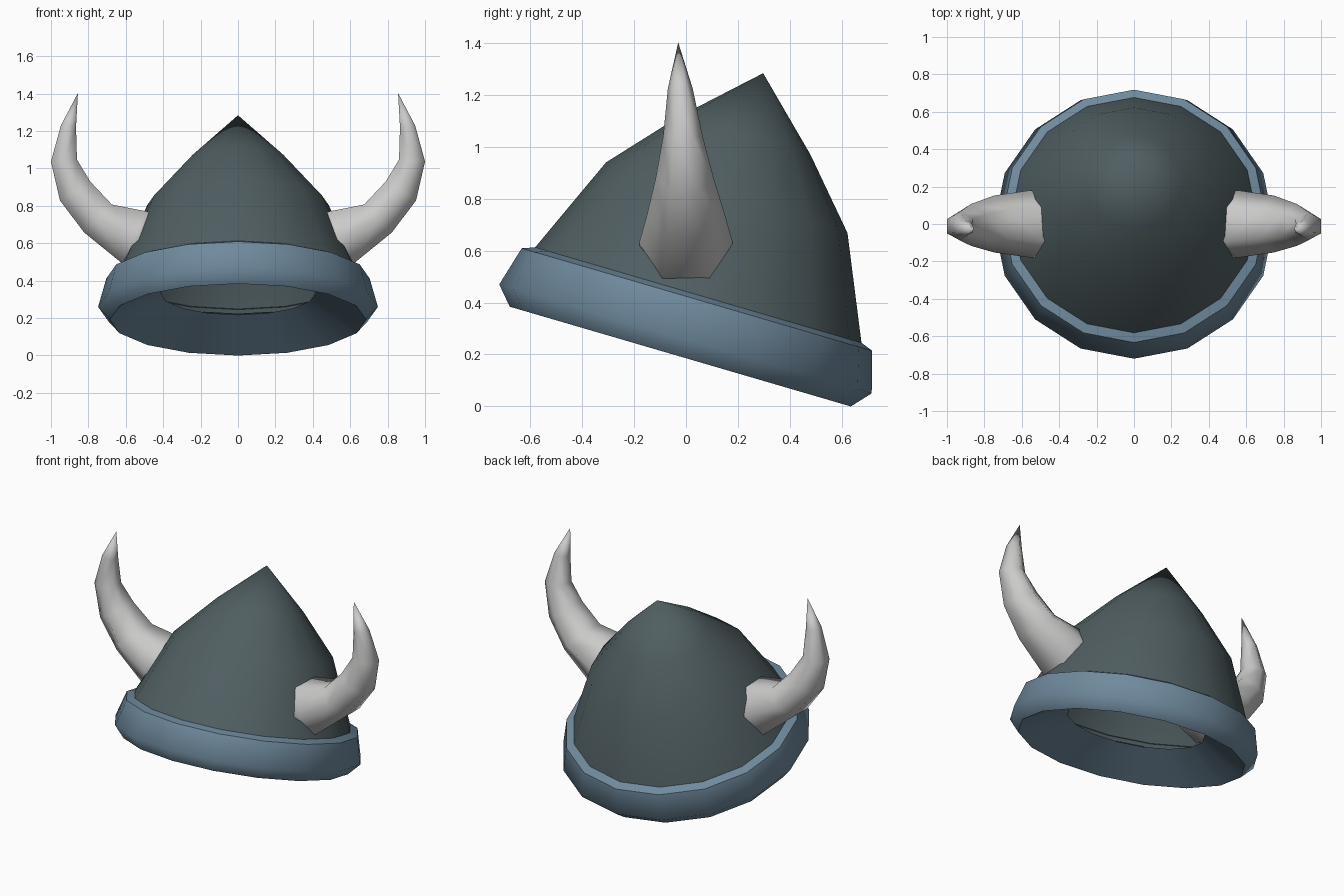
import bpy
import bmesh
from math import sin, cos, tau, radians
from mathutils import Matrix, Vector

if "Cube" in bpy.data.objects:
    bpy.data.objects.remove(bpy.data.objects["Cube"])


def material(name, rgb):
    mat = bpy.data.materials.new(name)
    mat.use_nodes = True
    color = (*rgb, 1)
    mat.diffuse_color = color
    bsdf = mat.node_tree.nodes["Principled BSDF"]
    bsdf.inputs["Base Color"].default_value = color
    bsdf.inputs["Roughness"].default_value = 0.7
    return mat


dark_metal = material("dark grey metal", (0.08, 0.112, 0.12))
blue_metal = material("blue grey metal", (0.16, 0.255, 0.34))
ivory = material("pale horn", (0.6, 0.595, 0.59))

# The whole cap leans backwards around the centre of its bottom rim
TILT = Matrix.Translation((0, -0.022, 0.192)) @ Matrix.Rotation(radians(-16.3), 4, "X")


def loft(name, rings, mat, solid=False):
    """Skin a list of closed rings of points with smooth quads."""
    bm = bmesh.new()
    loops = [[bm.verts.new(p) for p in ring] for ring in rings]
    count = len(loops[0])
    for low, high in zip(loops, loops[1:]):
        for i in range(count):
            j = (i + 1) % count
            bm.faces.new((low[i], low[j], high[j], high[i]))
    if solid:
        bm.faces.new(loops[0])
    bmesh.ops.remove_doubles(bm, verts=bm.verts, dist=0.0005)
    if solid:
        bmesh.ops.recalc_face_normals(bm, faces=bm.faces)
    for face in bm.faces:
        face.smooth = True
    mesh = bpy.data.meshes.new(name)
    bm.to_mesh(mesh)
    bm.free()
    mesh.materials.append(mat)
    obj = bpy.data.objects.new(name, mesh)
    bpy.context.scene.collection.objects.link(obj)
    return obj


def revolve(name, profile, mat, sides=16):
    rings = [[TILT @ Vector((r * cos(tau * i / sides), r * sin(tau * i / sides), h))
              for i in range(sides)] for r, h in profile]
    return loft(name, rings, mat)


# Pointed dome
revolve("dome", [(0.665, 0.225), (0.485, 0.638), (0.263, 0.888), (0, 1.138)], dark_metal)

# Rim band: separate strips keep the edges between them crisp
revolve("band_underside", [(0.415, 0.148), (0.685, 0)], blue_metal)
revolve("band_side", [(0.685, 0), (0.748, 0.071), (0.704, 0.229)], blue_metal)
revolve("band_top", [(0.704, 0.229), (0.65, 0.249)], blue_metal)

# Horn sections: outer edge (x, z), inner edge (x, z), half width, y centre
SECTIONS = [
    ((0.56, 0.464), (0.422, 0.737), 0.18, 0.0),
    ((0.625, 0.497), (0.487, 0.77), 0.18, 0.0),
    ((0.823, 0.658), (0.674, 0.807), 0.152, 0.0),
    ((0.952, 0.829), (0.79, 0.93), 0.112, -0.005),
    ((1.0, 1.037), (0.861, 1.048), 0.076, -0.012),
    ((0.947, 1.23), (0.866, 1.22), 0.048, -0.022),
    ((0.856, 1.403), (0.856, 1.403), 0, -0.03),
]


def horn(name, side):
    rings = []
    for outer, inner, width, y in SECTIONS:
        a = Vector((side * outer[0], y, outer[1]))
        b = Vector((side * inner[0], y, inner[1]))
        middle, reach = (a + b) / 2, (a - b) / 2 / cos(tau / 12)
        rings.append([middle + reach * sin(tau * i / 6) + Vector((0, width * cos(tau * i / 6), 0))
                      for i in range(6)])
    loft(name, rings, ivory, solid=True)


horn("left_horn", 1)
horn("right_horn", -1)
